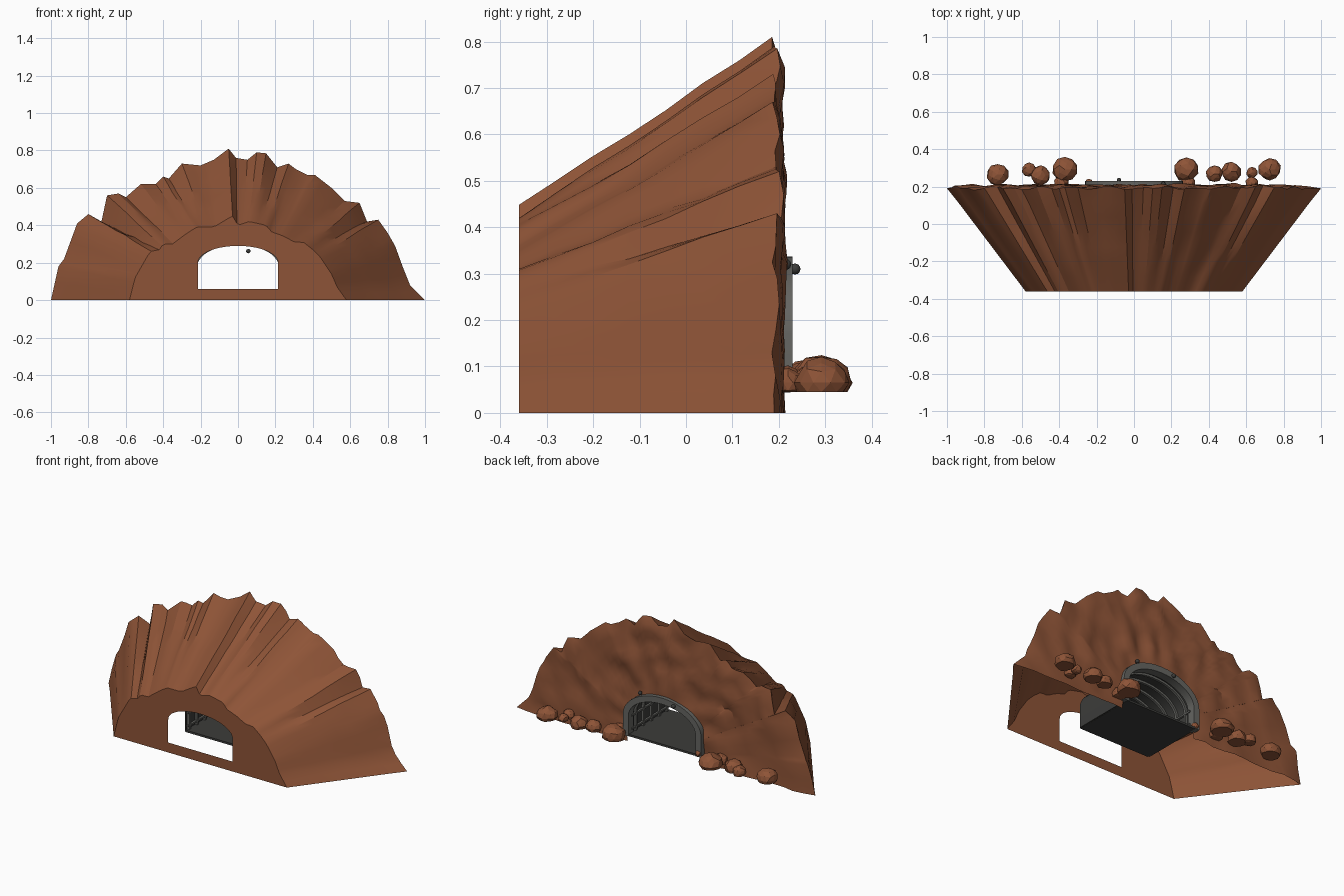
import bpy, bmesh, math, random
from mathutils import Vector, noise

if "Cube" in bpy.data.objects:
    bpy.data.objects.remove(bpy.data.objects["Cube"])

random.seed(4)


def material(name, c):
    m = bpy.data.materials.new(name)
    m.diffuse_color = (*c, 1)
    m.use_nodes = True
    m.node_tree.nodes["Principled BSDF"].inputs["Base Color"].default_value = m.diffuse_color
    return m


ROCK = material("red_rock", (0.27, 0.088, 0.038))
DARK = material("dark_lining", (0.045, 0.045, 0.042))
GREY = material("grey_concrete", (0.13, 0.13, 0.12))


def finish(bm, name, mat, angle=None):
    bmesh.ops.recalc_face_normals(bm, faces=bm.faces)
    me = bpy.data.meshes.new(name)
    bm.to_mesh(me)
    bm.free()
    ob = bpy.data.objects.new(name, me)
    bpy.context.collection.objects.link(ob)
    me.materials.append(mat)
    if angle:
        bpy.ops.object.select_all(action='DESELECT')
        ob.select_set(True)
        bpy.context.view_layer.objects.active = ob
        bpy.ops.object.shade_smooth_by_angle(angle=math.radians(angle))
    return ob


def grid(bm, rows):
    vs = [[bm.verts.new(p) for p in r] for r in rows]
    for a, b in zip(vs, vs[1:]):
        for i in range(len(a) - 1):
            bm.faces.new((a[i], a[i + 1], b[i + 1], b[i]))
    return vs


def arch(w, base, spring, top, n=20):
    """Straight jambs with a half-ellipse crown, left to right."""
    pts = [(-w, base)]
    for i in range(n + 1):
        a = math.pi * (1 - i / n)
        pts.append((w * math.cos(a), spring + (top - spring) * math.sin(a)))
    return pts + [(w, base)]


def interp(prof, x):
    for (x0, z0), (x1, z1) in zip(prof, prof[1:]):
        if x <= x1:
            return z0 + (z1 - z0) * (x - x0) / (x1 - x0)
    return prof[-1][1]


# jagged skyline of the tall back edge and the low front edge
BACK = [(-1, 0), (-.96, .18), (-.93, .22), (-.86, .41), (-.8, .46), (-.73, .42), (-.7, .56),
        (-.64, .57), (-.6, .55), (-.52, .62), (-.44, .62), (-.4, .66), (-.37, .65), (-.3, .73),
        (-.2, .72), (-.13, .75), (-.05, .81), (-.01, .76), (.05, .75), (.1, .79), (.15, .785),
        (.21, .71), (.27, .73), (.31, .70), (.37, .67), (.41, .67), (.5, .6), (.57, .53),
        (.65, .52), (.69, .42), (.75, .43), (.8, .36), (.84, .29), (.88, .18), (.92, .08), (1, 0)]
FRONT = [(-.58, 0), (-.55, .12), (-.47, .26), (-.42, .27), (-.40, .30), (-.35, .30), (-.27, .36),
         (-.22, .39), (-.13, .39), (-.03, .45), (0, .40), (.06, .42), (.15, .40), (.18, .365),
         (.25, .34), (.3, .31), (.35, .31), (.4, .27), (.44, .23), (.5, .14), (.53, .07), (.58, 0)]

skyline = []
for a, b in zip(BACK, BACK[1:]):
    skyline += [a, ((a[0] + b[0]) / 2, (a[1] + b[1]) / 2)]
skyline.append(BACK[-1])
front_edge = [(x * .58, interp(FRONT, x * .58)) for x, z in skyline]

# hillside: loft from front edge to back edge, then inward to the rear portal
rows = []
ROWS, WALL = 7, 11
for j in range(ROWS):
    t = j / ROWS
    row = []
    for (fx, fz), (bx, bz) in zip(front_edge, skyline):
        x, z = fx + (bx - fx) * t, fz + (bz - fz) * t
        d = .012 * math.sin(math.pi * t) * noise.noise(Vector((x * 9, t * 4, z * 9)))
        row.append((x, -.36 + .555 * t, z + (d if z > .01 else 0)))
    rows.append(row)
for k in range(WALL + 1):
    s = k / WALL
    row = []
    for bx, bz in skyline:
        a = math.atan2(bz, bx)
        r = (abs(math.cos(a) / .25) ** 3 + abs(math.sin(a) / .325) ** 3) ** (-1 / 3)
        x = bx + (r * math.cos(a) - bx) * s
        z = bz + (r * math.sin(a) - bz) * s
        y = .195 + .008 * (s > 0) + .02 * noise.noise(Vector((x * 11, 3.3, z * 11)))
        row.append((x, y, z))
    rows.append(row)
bm = bmesh.new()
grid(bm, rows)
finish(bm, "rock_hill", ROCK, 28)

# flat front wall with an arched opening
bm = bmesh.new()
for loop in (front_edge, arch(.215, .06, .2, .29)):
    vs = [bm.verts.new((x, -.36, z)) for x, z in loop]
    for i, v in enumerate(vs):
        bm.edges.new((v, vs[(i + 1) % len(vs)]))
bmesh.ops.triangle_fill(bm, use_beauty=True, edges=bm.edges[:], normal=(0, -1, 0))
finish(bm, "front_wall", ROCK)


def arch_band(name, y0, y1, w0, t0, w1, t1, mat, base=.045):
    """Solid arch between an inner and an outer outline."""
    inner, outer = arch(w0, base, .17, t0), arch(w1, base, .17, t1)
    bm = bmesh.new()
    grid(bm, [[(x, y, z) for x, z in p] for p, y in
              ((inner, y0), (inner, y1), (outer, y1), (outer, y0), (inner, y0))])
    bmesh.ops.remove_doubles(bm, verts=bm.verts, dist=1e-5)
    bmesh.ops.holes_fill(bm, edges=bm.edges[:], sides=4)
    finish(bm, name, mat, 35)


def box(name, x, y, z, sx, sy, sz, mat):
    bm = bmesh.new()
    bmesh.ops.create_cube(bm, size=1)
    for v in bm.verts:
        v.co = (x + v.co.x * sx, y + v.co.y * sy, z + v.co.z * sz)
    finish(bm, name, mat)


# tunnel lining, portal ring, ribs and floor
arch_band("tunnel_lining", -.16, .2, .235, .31, .243, .318, DARK)
arch_band("portal_ring", .18, .23, .225, .30, .262, .337, GREY)
for i in range(5):
    y = -.15 + i * .075
    arch_band(f"tunnel_rib_{i}", y, y + .014, .221, .297, .238, .313, GREY)
box("tunnel_floor", 0, .03, .05, .47, .39, .012, DARK)

# wall rails along both sides of the tunnel
for side in (-1, 1):
    for z in (.08, .16):
        box("wall_rail", side * .226, .02, z, .012, .36, .01, GREY)

# small round lamps around the portal
for x, y, z in ((.055, .1, .262), (.157, .215, .32), (-.08, .235, .31)):
    bm = bmesh.new()
    bmesh.ops.create_icosphere(bm, subdivisions=2, radius=.012)
    bmesh.ops.translate(bm, verts=bm.verts, vec=(x, y, z))
    finish(bm, "lamp", DARK, 40)

# faceted boulders with flat undersides
BOULDERS = [(-.73, .265, .06), (-.56, .29, .04), (-.5, .26, .055), (-.37, .292, .067),
            (-.39, .22, .04), (-.24, .22, .022), (.28, .292, .068), (.29, .22, .04),
            (.43, .268, .045), (.52, .28, .053), (.63, .275, .03), (.63, .22, .035),
            (.725, .292, .06)]
for i, (x, y, r) in enumerate(BOULDERS):
    bm = bmesh.new()
    bmesh.ops.create_icosphere(bm, subdivisions=2, radius=r)
    for v in bm.verts:
        c = v.co * random.uniform(.9, 1.05)
        v.co = (x + c.x, y + c.y, max(.045, .065 + c.z * .9))
    bmesh.ops.dissolve_limit(bm, angle_limit=.02, verts=bm.verts, edges=bm.edges)
    finish(bm, f"boulder_{i}", ROCK)
